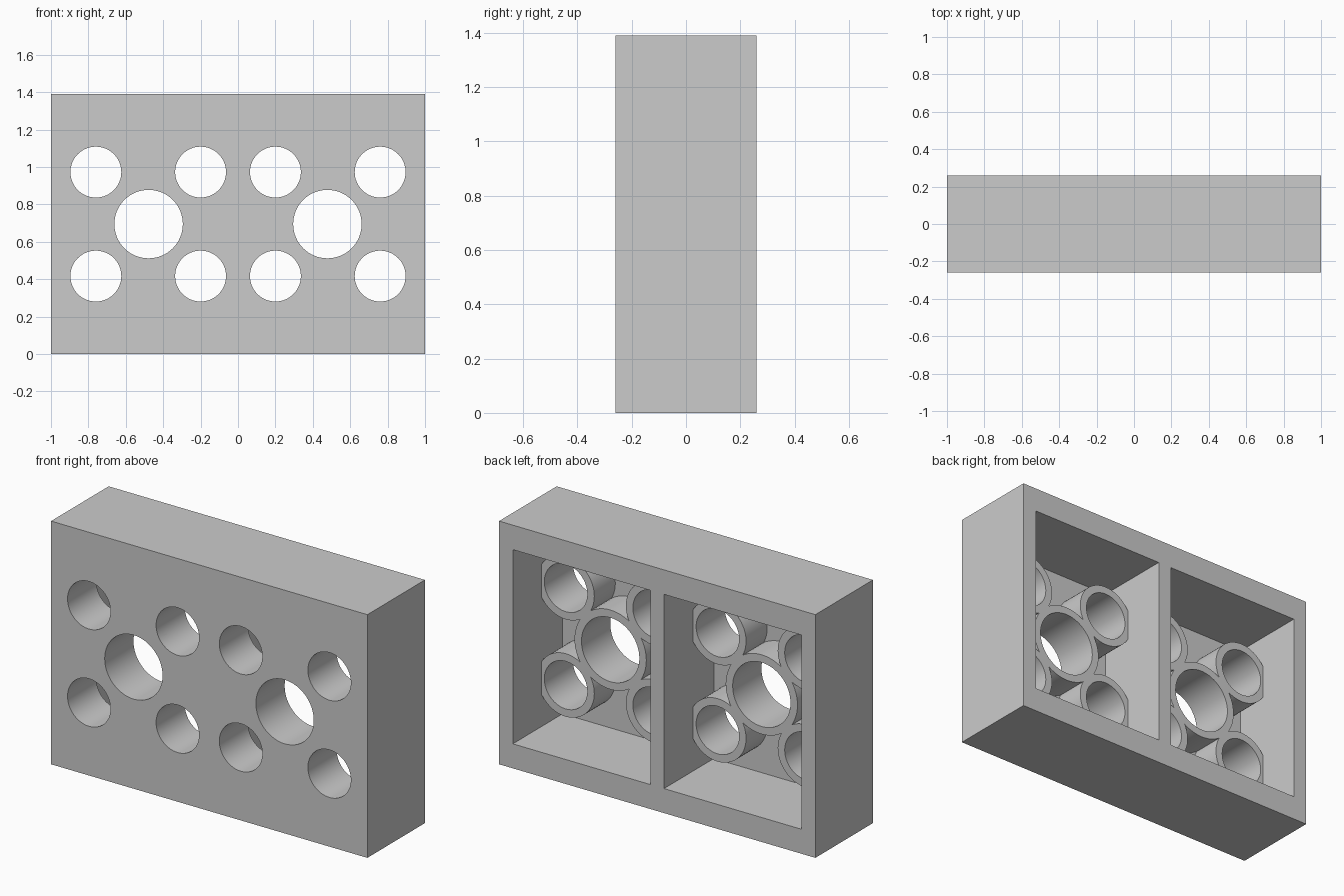
import bpy
import bmesh
from math import radians
from mathutils import Matrix, Vector

cube = bpy.data.objects.get("Cube")
if cube:
    bpy.data.objects.remove(cube, do_unlink=True)

HEIGHT, DEPTH = 1.39, 0.52
MID = HEIGHT / 2
BACK, FRONT = DEPTH / 2, -DEPTH / 2
FLOOR = FRONT + 0.07      # inner side of the front plate
TUBE_END = 0.0            # tubes stop halfway to the open back
TUBE_WALL = 0.044
SEGMENTS = 64

grey = bpy.data.materials.new("plain grey")
grey.use_nodes = True
grey.diffuse_color = (0.6, 0.6, 0.6, 1)
grey.node_tree.nodes["Principled BSDF"].inputs["Base Color"].default_value = (0.6, 0.6, 0.6, 1)


def make_object(name, bm):
    bmesh.ops.recalc_face_normals(bm, faces=bm.faces)
    mesh = bpy.data.meshes.new(name)
    bm.to_mesh(mesh)
    bm.free()
    mesh.materials.append(grey)
    obj = bpy.data.objects.new(name, mesh)
    bpy.context.collection.objects.link(obj)
    return obj


def box(name, x0, x1, y0, y1, z0, z1):
    bm = bmesh.new()
    centre = Vector((x0 + x1, y0 + y1, z0 + z1)) / 2
    size = Matrix.Diagonal((x1 - x0, y1 - y0, z1 - z0, 1))
    bmesh.ops.create_cube(bm, size=1, matrix=Matrix.Translation(centre) @ size)
    return make_object(name, bm)


def cylinder(name, x, z, radius, y0, y1):
    bm = bmesh.new()
    place = Matrix.Translation((x, (y0 + y1) / 2, z)) @ Matrix.Rotation(radians(90), 4, "X")
    bmesh.ops.create_cone(bm, cap_ends=True, segments=SEGMENTS, radius1=radius,
                          radius2=radius, depth=y1 - y0, matrix=place)
    return make_object(name, bm)


def select_only(obj):
    bpy.ops.object.select_all(action="DESELECT")
    obj.select_set(True)
    bpy.context.view_layer.objects.active = obj


def cut(obj, cutter):
    select_only(obj)
    mod = obj.modifiers.new("cut", "BOOLEAN")
    mod.operation, mod.solver, mod.object = "DIFFERENCE", "EXACT", cutter
    bpy.ops.object.modifier_apply(modifier=mod.name)
    bpy.data.objects.remove(cutter, do_unlink=True)


def smooth(obj):
    select_only(obj)
    bpy.ops.object.shade_smooth_by_angle(angle=radians(30))


# Bores: one wide hole with four narrow ones around it, on each side
bores = []
for side, label in ((1, "left"), (-1, "right")):
    bores.append((label + "_large_tube", side * 0.478, MID, 0.183))
    for x, place in ((0.76, "outer"), (0.2, "inner")):
        for dz, level in ((0.278, "upper"), (-0.278, "lower")):
            bores.append((f"{label}_{place}_{level}_tube", side * x, MID + dz, 0.136))

# Case: block with two pockets open to the back
case = box("case", -1, 1, FRONT, BACK, 0, HEIGHT)
for side in (1, -1):
    x0, x1 = sorted((side * 0.043, side * 0.913))
    cut(case, box("pocket_cutter", x0, x1, FLOOR, BACK + 0.1, 0.14, HEIGHT - 0.14))

# Holes through the front plate, each continued by a tube inside the pocket
for name, x, z, radius in bores:
    cut(case, cylinder("bore_cutter", x, z, radius, FRONT - 0.1, TUBE_END))
    tube = cylinder(name, x, z, radius + TUBE_WALL, FLOOR, TUBE_END)
    cut(tube, cylinder("bore_cutter", x, z, radius, FRONT, BACK))
    smooth(tube)
smooth(case)
